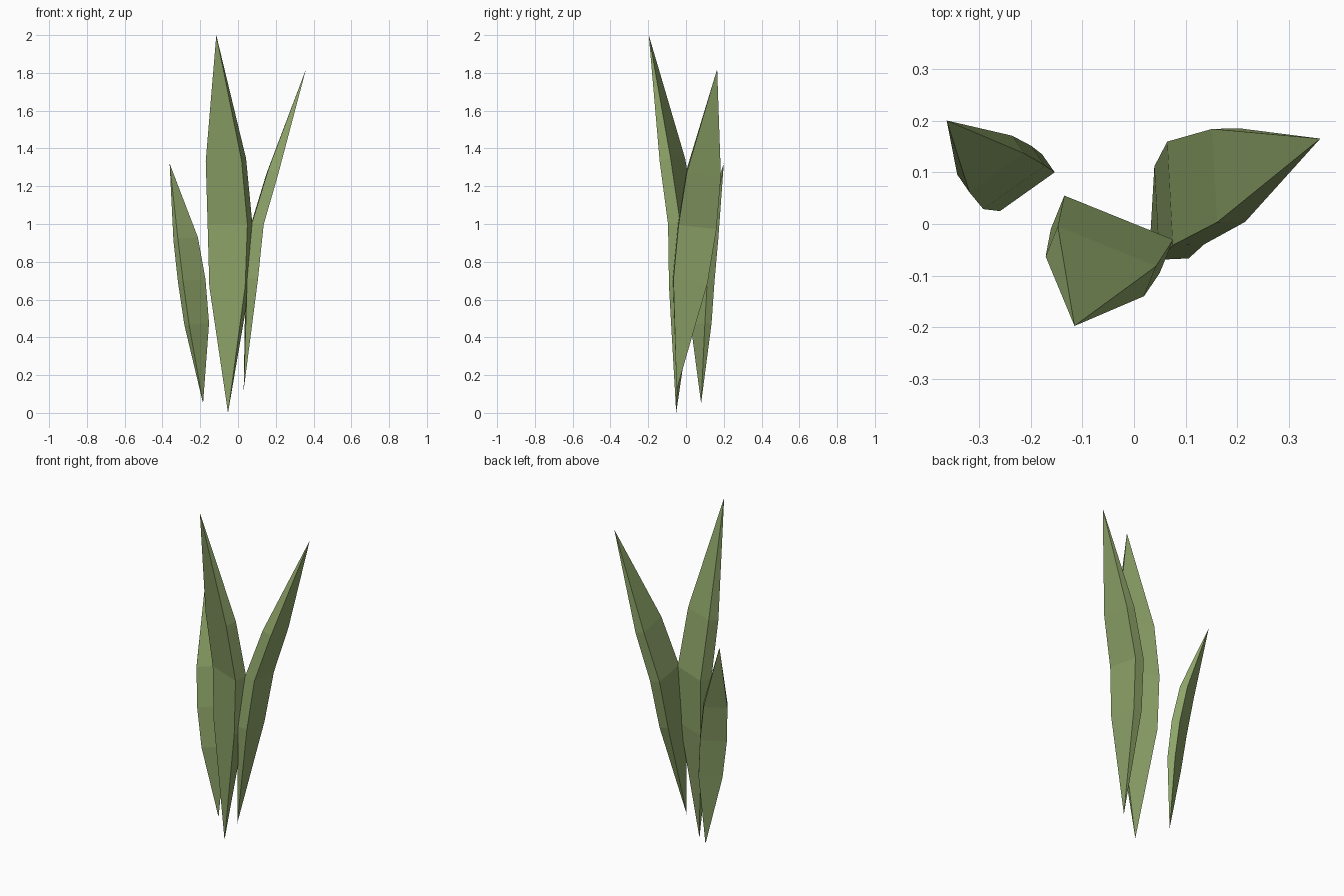
import bpy, bmesh
from mathutils import Vector

if "Cube" in bpy.data.objects:
    bpy.data.objects.remove(bpy.data.objects["Cube"])

green = bpy.data.materials.new("leaf_green")
green.diffuse_color = (0.27, 0.37, 0.14, 1)
green.use_nodes = True
green.node_tree.nodes["Principled BSDF"].inputs["Base Color"].default_value = green.diffuse_color


def leaf(name, base, rings, tip, across):
    """Thick bent blade: rings are (centre, width, thickness), pointed at both ends."""
    base, tip = Vector(base), Vector(tip)
    centres = [base] + [Vector(r[0]) for r in rings] + [tip]
    axis = (tip - base).normalized()
    w = Vector(across)
    w = (w - axis * w.dot(axis)).normalized()
    bm = bmesh.new()
    loops = []
    for i, (c, width, thick) in enumerate(rings, 1):
        tangent = (centres[i + 1] - centres[i - 1]).normalized()
        n = tangent.cross(w).normalized()
        loops.append([bm.verts.new(centres[i] + w * (a * width / 2) + n * (b * thick / 2))
                      for a, b in ((-1, -1), (1, -1), (1, 1), (-1, 1))])
    bottom, top = bm.verts.new(base), bm.verts.new(tip)
    for k in range(4):
        j = (k + 1) % 4
        bm.faces.new((bottom, loops[0][j], loops[0][k]))
        bm.faces.new((top, loops[-1][k], loops[-1][j]))
        for lo, hi in zip(loops, loops[1:]):
            bm.faces.new((lo[k], lo[j], hi[j], hi[k]))
    bmesh.ops.recalc_face_normals(bm, faces=bm.faces)
    mesh = bpy.data.meshes.new(name)
    bm.to_mesh(mesh)
    bm.free()
    mesh.materials.append(green)
    obj = bpy.data.objects.new(name, mesh)
    bpy.context.collection.objects.link(obj)


# Tall middle leaf, leaning forward
leaf("tall_leaf", (-0.053, -0.052, 0.0),
     [((-0.045, -0.022, 0.67), 0.205, 0.064),
      ((-0.0425, -0.02, 1.0), 0.227, 0.07),
      ((-0.064, -0.072, 1.34), 0.205, 0.064)],
     (-0.115, -0.197, 2.0), (0.927, -0.375, 0))

# Right leaf, leaning out and back
leaf("right_leaf", (0.03, -0.05, 0.12),
     [((0.0725, 0.0225, 0.70), 0.182, 0.057),
      ((0.10, 0.06, 0.99), 0.202, 0.062),
      ((0.183, 0.094, 1.27), 0.182, 0.057)],
     (0.36, 0.165, 1.82), (-0.03, 1, 0))

# Short left leaf
leaf("short_leaf", (-0.185, 0.08, 0.05),
     [((-0.2185, 0.08, 0.47), 0.13, 0.043),
      ((-0.245, 0.09, 0.70), 0.146, 0.047),
      ((-0.277, 0.116, 0.92), 0.13, 0.043)],
     (-0.362, 0.2, 1.32), (0.82, 0.57, 0))
